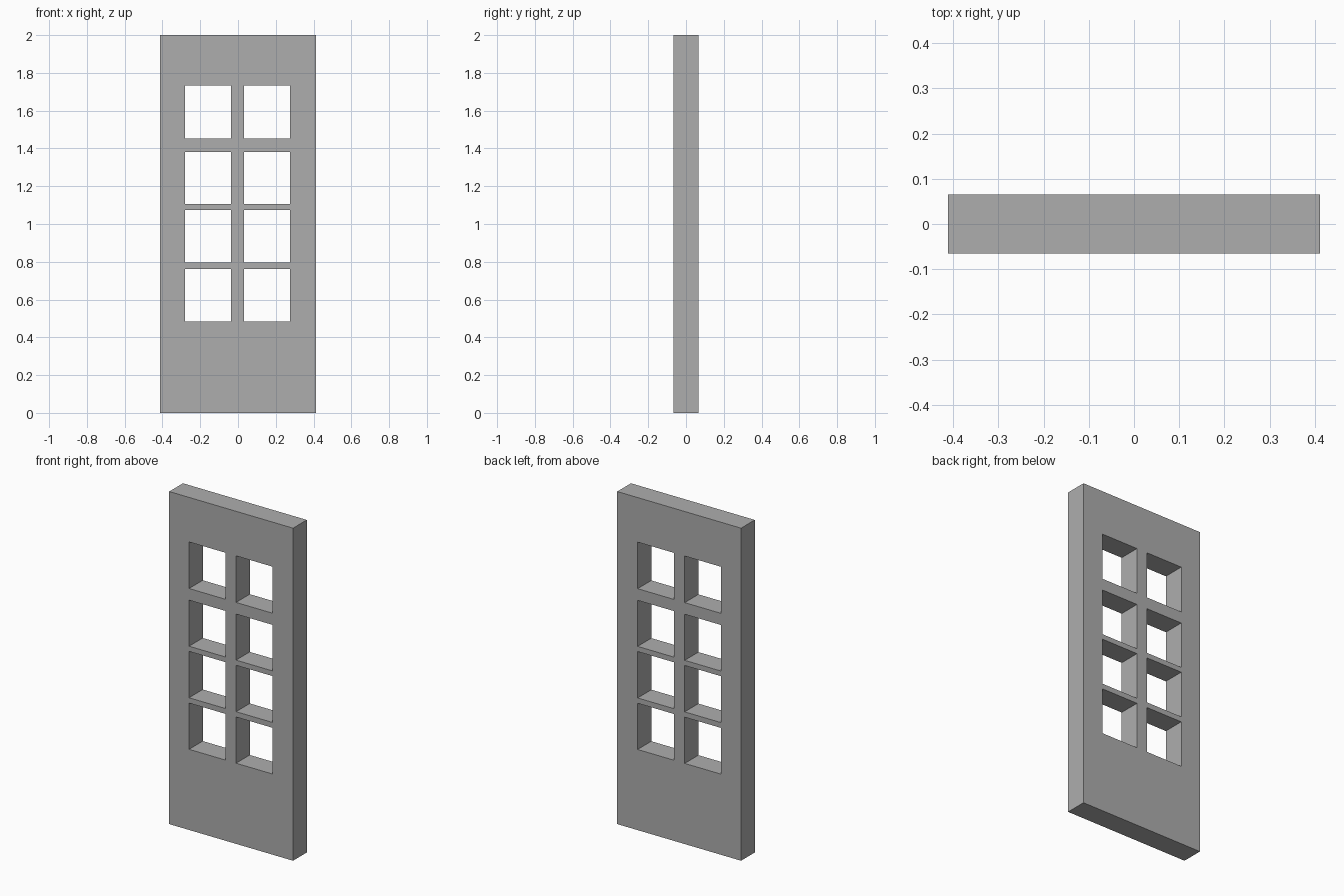
import bpy
import bmesh

cube = bpy.data.objects.get("Cube")
if cube:
    bpy.data.objects.remove(cube, do_unlink=True)

# Door outline and window opening edges
DEPTH = 0.13
XS = [-0.412, -0.28, -0.037, 0.033, 0.276, 0.412]
ZS = [0, 0.485, 0.763, 0.795, 1.074, 1.105, 1.382, 1.452, 1.732, 2]

grey = bpy.data.materials.new("grey")
grey.use_nodes = True
color = (0.42, 0.42, 0.42, 1)
grey.diffuse_color = color
grey.node_tree.nodes["Principled BSDF"].inputs["Base Color"].default_value = color

# Front lattice: every odd column and odd row crossing is an opening
bm = bmesh.new()
verts = [[bm.verts.new((x, -DEPTH / 2, z)) for z in ZS] for x in XS]
for i in range(len(XS) - 1):
    for j in range(len(ZS) - 1):
        if i % 2 and j % 2:
            continue
        bm.faces.new((verts[i][j], verts[i + 1][j],
                      verts[i + 1][j + 1], verts[i][j + 1]))

# Thicken the lattice towards the back, keeping the front faces
result = bmesh.ops.extrude_face_region(bm, geom=bm.faces[:], use_keep_orig=True)
back = [g for g in result["geom"] if isinstance(g, bmesh.types.BMVert)]
bmesh.ops.translate(bm, verts=back, vec=(0, DEPTH, 0))
bmesh.ops.recalc_face_normals(bm, faces=bm.faces[:])

mesh = bpy.data.meshes.new("door_panel")
bm.to_mesh(mesh)
bm.free()
mesh.materials.append(grey)
door = bpy.data.objects.new("door_panel", mesh)
bpy.context.collection.objects.link(door)
